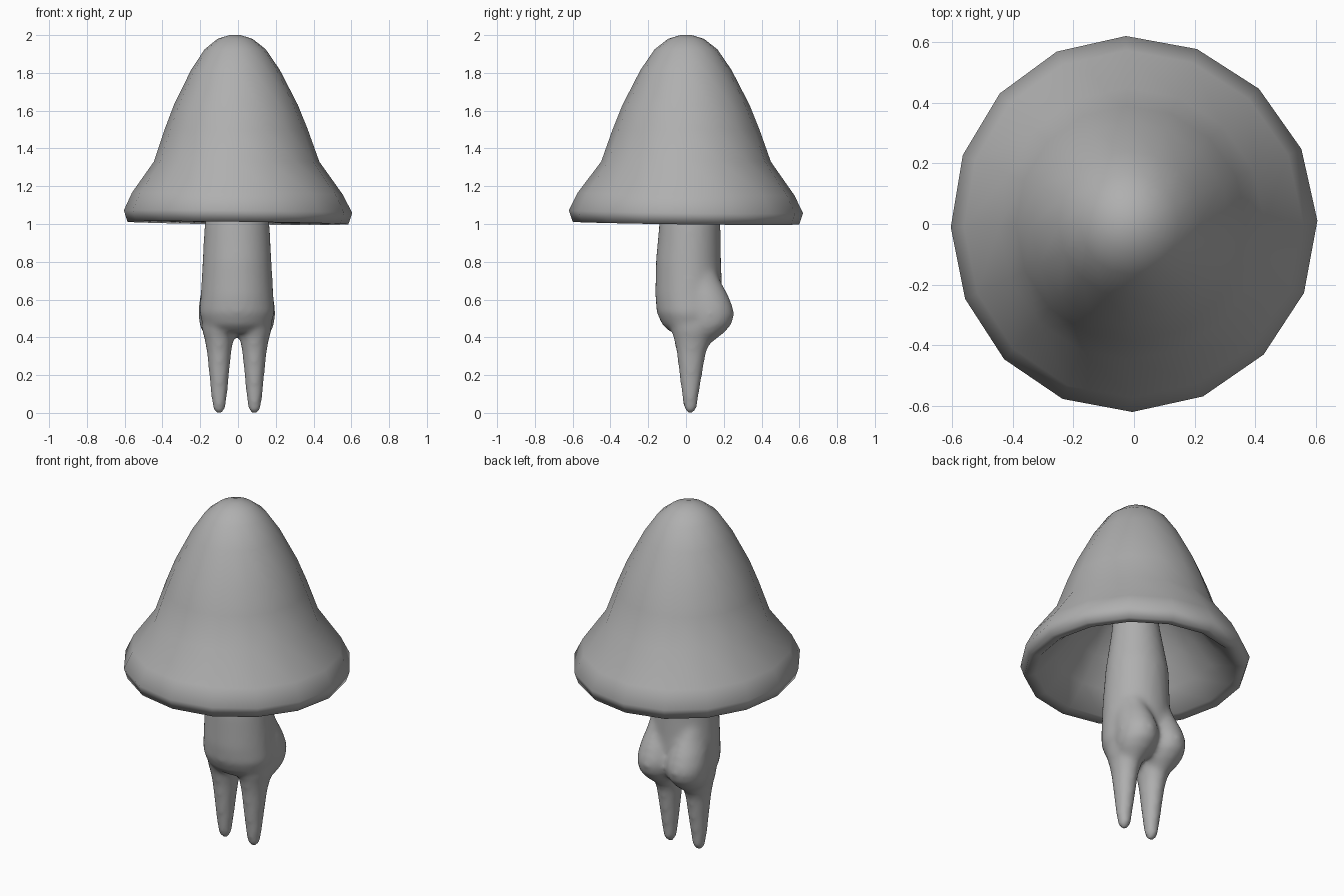
import bpy, bmesh, math
from mathutils import Vector

cube = bpy.data.objects.get("Cube")
if cube:
    bpy.data.objects.remove(cube)

grey = bpy.data.materials.new("plain grey")
grey.use_nodes = True
colour = (0.43, 0.43, 0.43, 1)
grey.diffuse_color = colour
grey.node_tree.nodes["Principled BSDF"].inputs["Base Color"].default_value = colour


def finish(name, bm):
    bmesh.ops.recalc_face_normals(bm, faces=bm.faces)
    for f in bm.faces:
        f.smooth = True
    mesh = bpy.data.meshes.new(name)
    bm.to_mesh(mesh)
    bm.free()
    mesh.materials.append(grey)
    ob = bpy.data.objects.new(name, mesh)
    bpy.context.collection.objects.link(ob)
    return ob


def loft(bm, sections, sides, turn=0.0):
    """Join elliptical sections (cx, cy, rx, ry, z) and close both ends."""
    rings = []
    for cx, cy, rx, ry, z in sections:
        angles = [turn + math.tau * i / sides for i in range(sides)]
        rings.append([bm.verts.new((cx + rx * math.cos(a), cy + ry * math.sin(a), z))
                      for a in angles])
    for low, high in zip(rings, rings[1:]):
        for i in range(sides):
            j = (i + 1) % sides
            bm.faces.new((low[i], low[j], high[j], high[i]))
    for ring in (rings[0], rings[-1]):
        tip = bm.verts.new(sum((v.co for v in ring), Vector()) / sides)
        for i in range(sides):
            bm.faces.new((ring[i], ring[(i + 1) % sides], tip))


# Hollow cap: outer bell, rolled rim, then the inner hollow
cap_profile = [(0.03, 2.0), (0.095, 1.98), (0.165, 1.925), (0.24, 1.815), (0.335, 1.63),
               (0.387, 1.5), (0.447, 1.33), (0.57, 1.16), (0.617, 1.065), (0.597, 1.005),
               (0.535, 1.015), (0.43, 1.12), (0.33, 1.25), (0.22, 1.37), (0.1, 1.46)]
bm = bmesh.new()
loft(bm, [(0, 0, r * 0.98, r * 1.005, z) for r, z in cap_profile], 16, math.radians(1))
for v in bm.verts:
    if v.co.z < 1.3:
        v.co.z -= 0.012 * (v.co.x + v.co.y)
    # Lean the middle of the bell slightly to the right
    v.co.x -= 0.016 * (1 - (v.co.x / 0.6) ** 2)
finish("cap", bm)

# Stem with two rear bulges and two tapering legs, fused into one skin
bm = bmesh.new()
loft(bm, [(-0.005, 0.03, 0.13, 0.11, 0.425), (-0.005, 0.02, 0.18, 0.145, 0.465),
          (-0.005, 0.02, 0.2, 0.175, 0.53), (-0.005, 0.015, 0.193, 0.178, 0.62),
          (-0.005, 0.013, 0.183, 0.173, 0.8), (-0.005, 0.02, 0.172, 0.162, 1.0),
          (-0.003, 0.015, 0.135, 0.13, 1.22), (0, 0, 0.1, 0.1, 1.5)], 28)
for x in (-0.1, 0.087):
    # Leg
    loft(bm, [(x, 0.023, 0.015, 0.015, -0.005), (x, 0.023, 0.034, 0.034, 0.02),
              (x, 0.023, 0.044, 0.046, 0.1), (x, 0.025, 0.053, 0.061, 0.2),
              (x, 0.028, 0.065, 0.078, 0.32), (x, 0.035, 0.077, 0.1, 0.39),
              (x, 0.04, 0.092, 0.12, 0.44), (x, 0.04, 0.09, 0.12, 0.52)], 20)
    # Rear bulge, fading upward into the stem
    loft(bm, [(x, 0.085, 0.045, 0.055, 0.375), (x, 0.105, 0.083, 0.092, 0.42),
              (x, 0.12, 0.104, 0.12, 0.465), (x, 0.125, 0.11, 0.131, 0.52),
              (x, 0.12, 0.109, 0.129, 0.56), (x, 0.1, 0.1, 0.125, 0.62),
              (x, 0.065, 0.085, 0.122, 0.69), (x, 0.035, 0.07, 0.11, 0.78)], 24)
stem = finish("stem_and_legs", bm)
remesh = stem.modifiers.new("fuse", "REMESH")
remesh.mode = "VOXEL"
remesh.voxel_size = 0.014
remesh.use_smooth_shade = True
soften = stem.modifiers.new("soften", "SMOOTH")
soften.factor = 0.5
soften.iterations = 14
